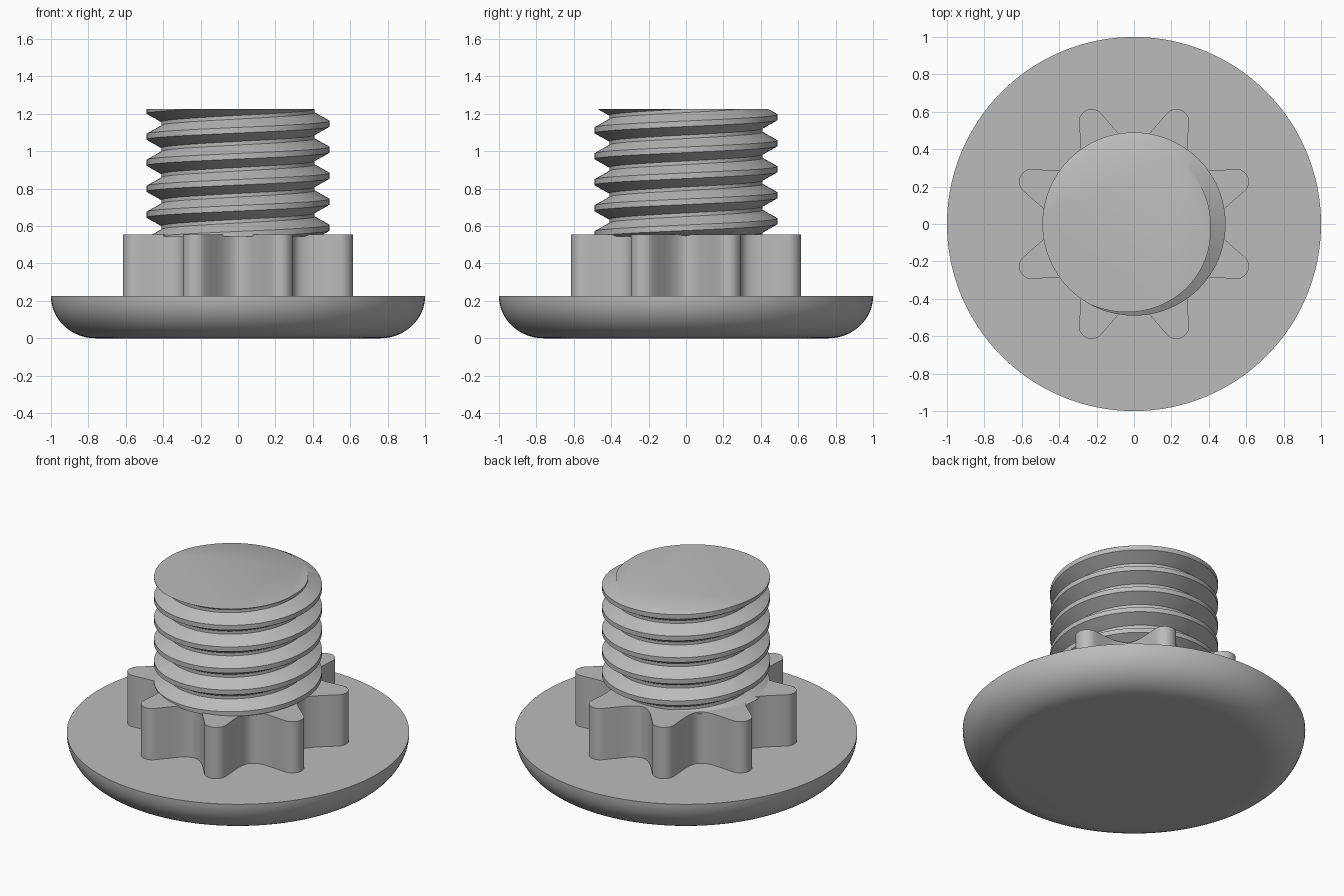
import bpy, bmesh, math
from math import cos, sin, pi, radians

cube = bpy.data.objects.get("Cube")
if cube:
    bpy.data.objects.remove(cube)

# One steel grey for the whole screw
steel = bpy.data.materials.new("steel_grey")
steel.use_nodes = True
GREY = (0.5, 0.5, 0.5, 1)
steel.diffuse_color = GREY
steel.node_tree.nodes["Principled BSDF"].inputs["Base Color"].default_value = GREY


def finish(name, bm):
    """Turn a bmesh into an object: smooth curved sides, flat caps, sharp edges."""
    bmesh.ops.recalc_face_normals(bm, faces=bm.faces)
    for f in bm.faces:
        f.smooth = abs(f.normal.z) < 0.999
    mesh = bpy.data.meshes.new(name)
    bm.to_mesh(mesh)
    bm.free()
    mesh.set_sharp_from_angle(angle=radians(30))
    mesh.materials.append(steel)
    obj = bpy.data.objects.new(name, mesh)
    bpy.context.collection.objects.link(obj)
    return obj


def loft(name, rings):
    """Skin closed rings of points and cap both ends."""
    bm = bmesh.new()
    loops = [[bm.verts.new(p) for p in ring] for ring in rings]
    n = len(loops[0])
    for low, high in zip(loops, loops[1:]):
        for i in range(n):
            j = (i + 1) % n
            bm.faces.new((low[i], low[j], high[j], high[i]))
    bm.faces.new(loops[0][::-1])
    bm.faces.new(loops[-1])
    return finish(name, bm)


# Round head: flat underside, elliptical edge, flat top
HEAD_TOP, FLAT_R, SEGMENTS = 0.225, 0.76, 128
arc = [i / 16 * pi / 2 for i in range(17)]
profile = [(FLAT_R + (1 - FLAT_R) * sin(a), HEAD_TOP * (1 - cos(a))) for a in arc]
loft("head", [[(r * cos(2 * pi * i / SEGMENTS), r * sin(2 * pi * i / SEGMENTS), z)
               for i in range(SEGMENTS)] for r, z in profile])

# Eight-pointed star collar: half a lobe (radius, degrees off axis), mirrored and repeated
COLLAR_TOP = 0.555
half = [(0.44, 22.5), (0.444, 20), (0.456, 17), (0.49, 13), (0.533, 10.1),
        (0.58, 7.6), (0.625, 5.6), (0.64, 4.6), (0.652, 2.8), (0.658, 1.3)]
lobe = [(r, -a) for r, a in half] + [(0.66, 0)] + [(r, a) for r, a in half[:0:-1]]
outline = [(r, radians(22.5 + 45 * k + a)) for k in range(8) for r, a in lobe]
loft("star_collar", [[(r * cos(a), r * sin(a), z) for r, a in outline]
                     for z in (HEAD_TOP, COLLAR_TOP)])

# Threaded shank: right-handed helix, trimmed and capped at both ends
PITCH, CREST, ROOT, STEPS, TURNS = 0.139, 0.49, 0.41, 96, 9
SHANK_TOP, START = 1.225, 1.147 - 6 * 0.139
section = [(ROOT, -0.06), (CREST, -0.015), (CREST, 0.015), (ROOT, 0.06), (ROOT, PITCH - 0.06)]
bm = bmesh.new()
rows = []
for s in range(STEPS * TURNS + 1):
    a = 2 * pi * s / STEPS
    rows.append([bm.verts.new((r * cos(a), r * sin(a), START + dz + PITCH * s / STEPS))
                 for r, dz in section])
for p, q in zip(rows, rows[1:]):
    for j in range(len(section) - 1):
        bm.faces.new((p[j], q[j], q[j + 1], p[j + 1]))
bmesh.ops.remove_doubles(bm, verts=bm.verts, dist=0.0005)
for z, up in ((SHANK_TOP, 1), (COLLAR_TOP - 0.01, -1)):
    bmesh.ops.bisect_plane(bm, geom=bm.verts[:] + bm.edges[:] + bm.faces[:], dist=1e-5,
                           plane_co=(0, 0, z), plane_no=(0, 0, up), clear_outer=True)
bmesh.ops.holes_fill(bm, edges=[e for e in bm.edges if e.is_boundary], sides=0)
finish("threaded_shank", bm)
